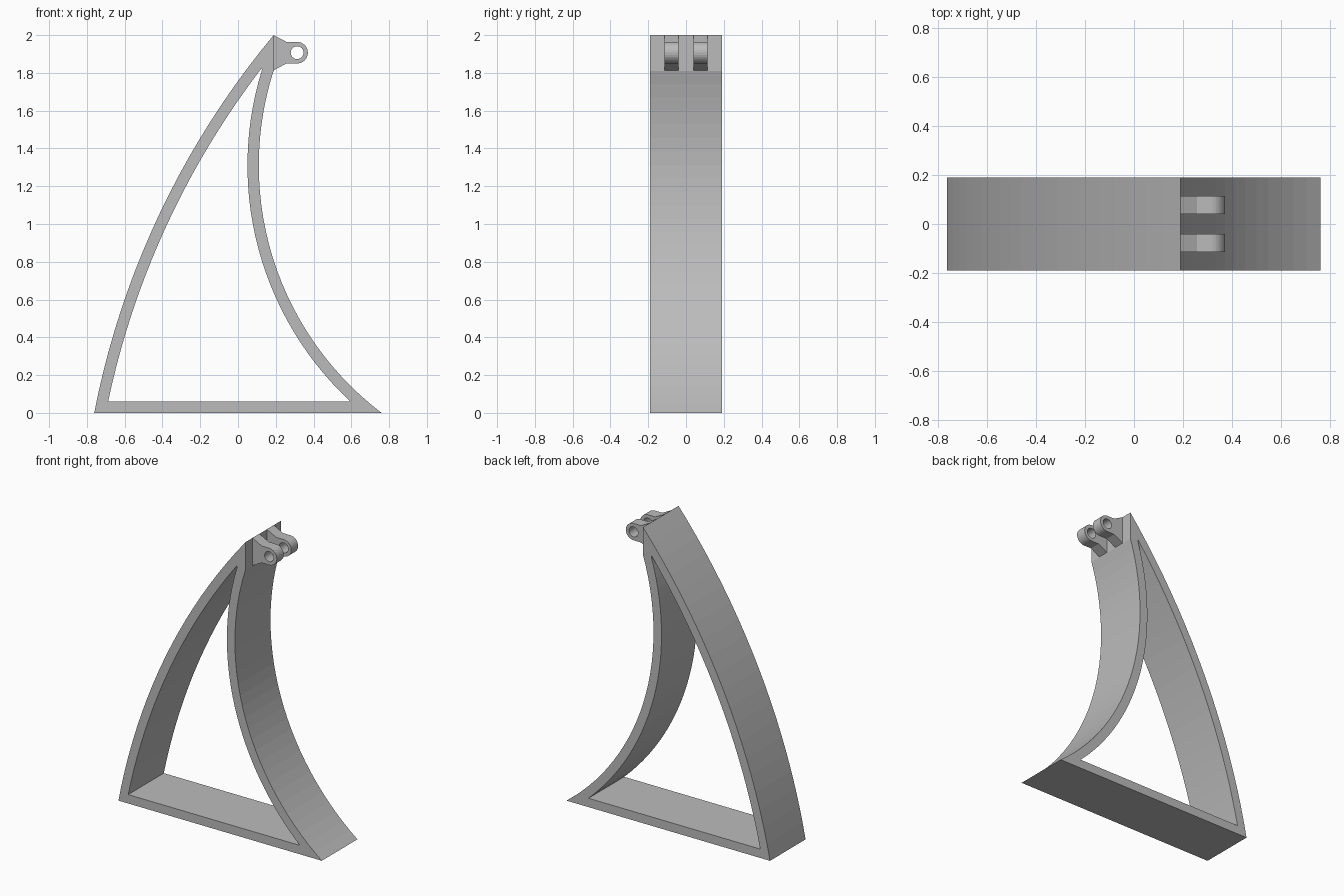
import bpy, bmesh
from math import asin, sin, cos, pi, radians
from mathutils import Vector

cube = bpy.data.objects.get("Cube")
if cube:
    bpy.data.objects.remove(cube, do_unlink=True)

grey = bpy.data.materials.new("plain_grey")
grey.use_nodes = True
colour = (0.5, 0.5, 0.5, 1)
grey.diffuse_color = colour
grey.node_tree.nodes["Principled BSDF"].inputs["Base Color"].default_value = colour


def bow(cx, cz, r, z0, z1, steps):
    """Arc bulging towards -x, between two heights."""
    a, b = asin((z0 - cz) / r), asin((z1 - cz) / r)
    angles = [a + (b - a) * i / steps for i in range(steps + 1)]
    return [(cx - r * cos(t), cz + r * sin(t)) for t in angles]


def ring(cx, cz, r, start, end, steps):
    angles = [radians(start + (end - start) * i / steps) for i in range(steps + 1)]
    return [(cx + r * cos(t), cz + r * sin(t)) for t in angles]


def plate(name, outlines, y0, y1):
    """Fill outlines (outer edge, then hole) and extrude along y."""
    bm = bmesh.new()
    for points in outlines:
        verts = [bm.verts.new((x, y0, z)) for x, z in points]
        for i, v in enumerate(verts):
            bm.edges.new((v, verts[(i + 1) % len(verts)]))
    bmesh.ops.triangle_fill(bm, edges=bm.edges[:], use_beauty=True, use_dissolve=False)
    out = bmesh.ops.extrude_face_region(bm, geom=bm.faces[:], use_keep_orig=True)
    moved = [g for g in out["geom"] if isinstance(g, bmesh.types.BMVert)]
    bmesh.ops.translate(bm, verts=moved, vec=Vector((0, y1 - y0, 0)))
    bmesh.ops.recalc_face_normals(bm, faces=bm.faces[:])
    mesh = bpy.data.meshes.new(name)
    bm.to_mesh(mesh)
    bm.free()
    mesh.materials.append(grey)
    obj = bpy.data.objects.new(name, mesh)
    bpy.context.collection.objects.link(obj)
    return obj


# Frame: two bowed legs joined by a flat foot, with an even wall
wall = 0.06
back = (3.607, -0.849, 4.45)
front = (1.755, 1.31, 1.645)
outer = bow(*back, 0, 2, 20) + bow(*front, 0, 1.81, 28)[::-1]
inner = (bow(*back[:2], back[2] - wall, wall, 1.825, 20)
         + bow(*front[:2], front[2] + wall, wall, 1.815, 28)[::-1])
plate("bowed_frame", [outer, inner], -0.19, 0.19)

# Pair of hinge lugs with round eyes
px, pz = 0.313, 1.907
lug = ([(0.188, 1.813), (0.257, 1.85)]
       + ring(px, pz, 0.057, -90, 90, 16)
       + [(0.257, 1.964), (0.188, 2.0)])
eye = ring(px, pz, 0.034, 0, 345, 23)
for name, side in (("front_hinge_lug", -1), ("rear_hinge_lug", 1)):
    plate(name, [lug, eye], side * 0.04, side * 0.114)
